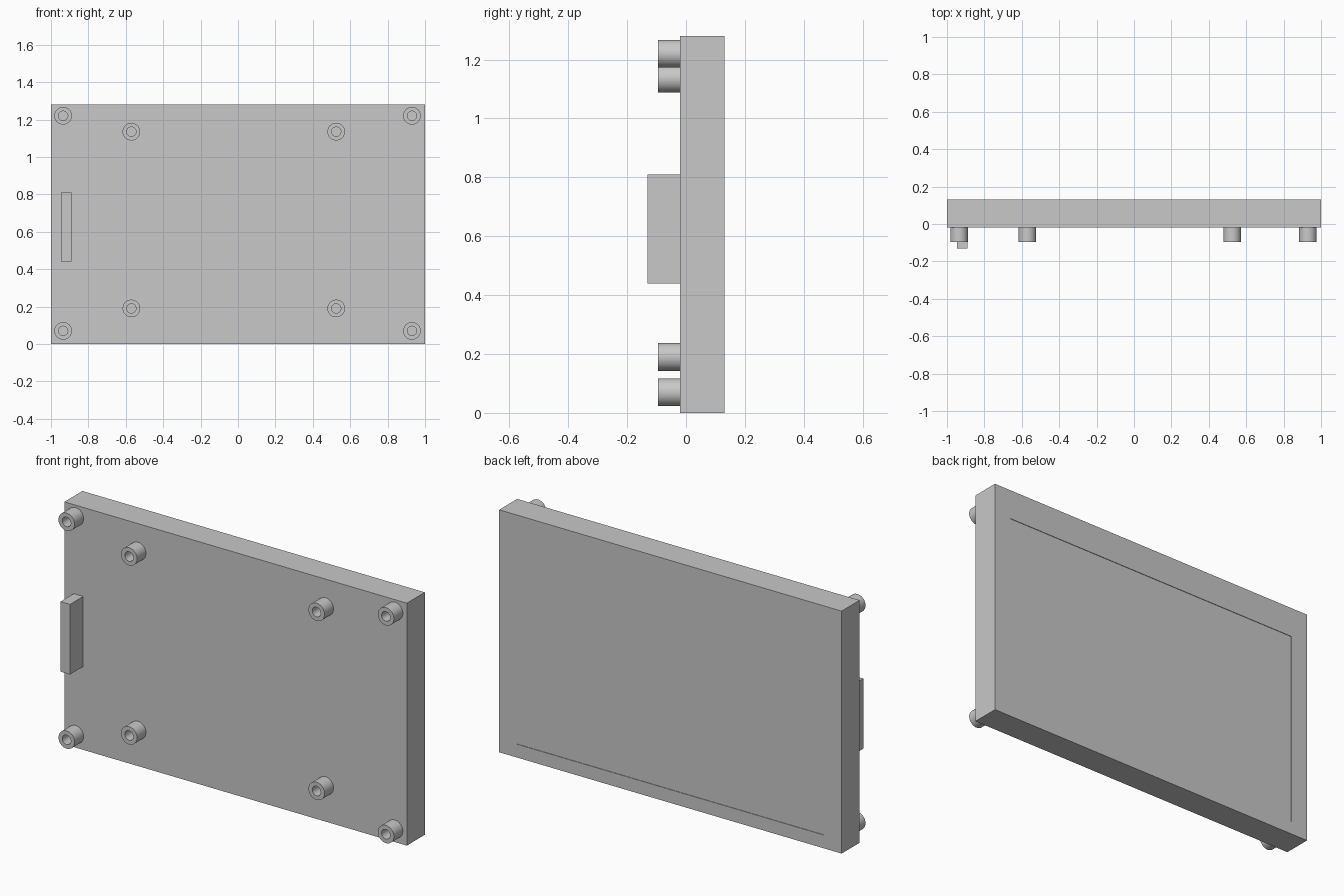
import bpy
import bmesh
import math
from mathutils import Vector, Matrix

old = bpy.data.objects.get("Cube")
if old:
    bpy.data.objects.remove(old, do_unlink=True)

grey = bpy.data.materials.new("plain_grey")
grey.use_nodes = True
COLOUR = (0.58, 0.58, 0.58, 1)
grey.diffuse_color = COLOUR
grey.node_tree.nodes["Principled BSDF"].inputs["Base Color"].default_value = COLOUR

FRONT, BACK = -0.02, 0.13   # panel faces along y


def finish(name, bm):
    bmesh.ops.recalc_face_normals(bm, faces=bm.faces)
    mesh = bpy.data.meshes.new(name)
    bm.to_mesh(mesh)
    bm.free()
    mesh.materials.append(grey)
    obj = bpy.data.objects.new(name, mesh)
    bpy.context.collection.objects.link(obj)
    return obj


def box(lo, hi):
    lo, hi = Vector(lo), Vector(hi)
    bm = bmesh.new()
    size = Matrix.Diagonal((*(hi - lo), 1))
    bmesh.ops.create_cube(bm, size=1, matrix=Matrix.Translation((lo + hi) / 2) @ size)
    return bm


# Panel, with a very shallow screen recess in its back
bm = box((-1, FRONT, 0), (1, BACK, 1.28))
bm.normal_update()
screen = max(bm.faces, key=lambda f: f.normal.y)
bmesh.ops.inset_individual(bm, faces=[screen], thickness=0.1)
for v in screen.verts:
    v.co.x = 0.9 if v.co.x > 0 else -0.9
    v.co.z = 1.12 if v.co.z > 0.64 else 0.07
bmesh.ops.inset_individual(bm, faces=[screen], thickness=0)
for v in screen.verts:
    v.co.y = BACK - 0.003
finish("display_panel", bm)

# Connector block on the front
finish("connector_block", box((-0.945, -0.13, 0.44), (-0.89, FRONT, 0.81)))


# Hollow round standoffs, spun from a rectangular section
def standoff(name, x, z, outer=0.047, inner=0.025, tip=-0.095):
    bm = bmesh.new()
    section = [(outer, FRONT), (outer, tip), (inner, tip), (inner, FRONT)]
    verts = [bm.verts.new((x + r, y, z)) for r, y in section]
    edges = [bm.edges.new((verts[i - 1], verts[i])) for i in range(4)]
    bmesh.ops.spin(bm, geom=verts + edges, cent=(x, 0, z), axis=(0, 1, 0),
                   angle=math.tau, steps=40)
    bmesh.ops.remove_doubles(bm, verts=bm.verts, dist=0.0005)
    obj = finish(name, bm)
    bpy.ops.object.select_all(action="DESELECT")
    obj.select_set(True)
    bpy.context.view_layer.objects.active = obj
    bpy.ops.object.shade_smooth_by_angle(angle=math.radians(35))


GROUPS = {
    "corner_standoff": ((-0.935, 0.93), (0.07, 1.22)),
    "inner_standoff": ((-0.57, 0.525), (0.19, 1.135)),
}
for name, (xs, zs) in GROUPS.items():
    for side, x in zip(("right", "left"), xs):
        for level, z in zip(("lower", "upper"), zs):
            standoff(f"{name}_{level}_{side}", x, z)
